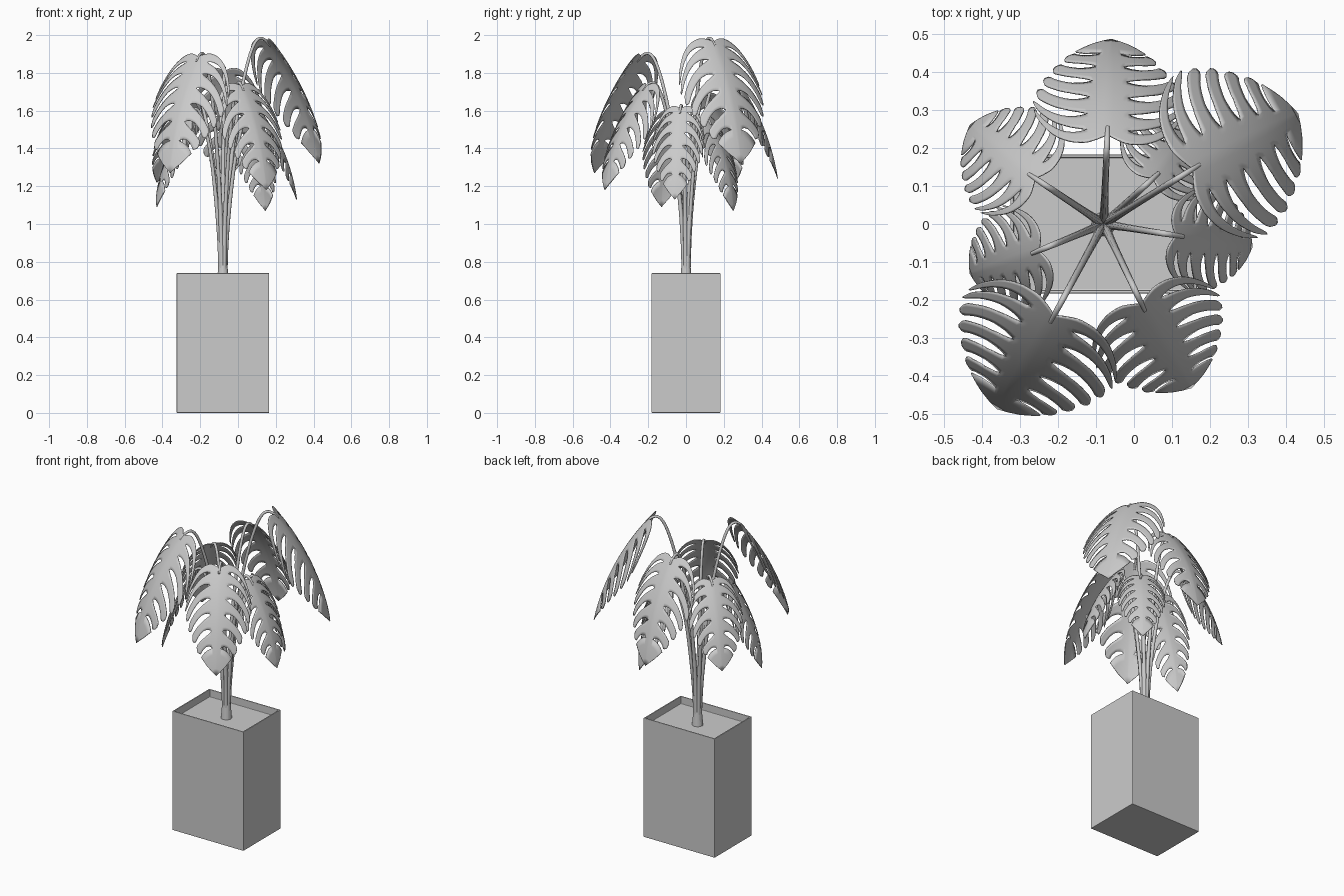
import bpy, bmesh
from math import pi
from mathutils import Vector

if "Cube" in bpy.data.objects:
    bpy.data.objects.remove(bpy.data.objects["Cube"])

CX = -0.08          # plant and pot centre in x
UP = Vector((0, 0, 1))


def finish(name, bm, smooth=True):
    bmesh.ops.recalc_face_normals(bm, faces=bm.faces)
    me = bpy.data.meshes.new(name)
    bm.to_mesh(me)
    bm.free()
    ob = bpy.data.objects.new(name, me)
    bpy.context.collection.objects.link(ob)
    if smooth:
        for p in me.polygons:
            p.use_smooth = True
    return ob


def lerp_table(table, x):
    for (x0, y0), (x1, y1) in zip(table, table[1:]):
        if x <= x1:
            return y0 + (y1 - y0) * (x - x0) / (x1 - x0)
    return table[-1][1]


# planter: tall box with a recessed soil surface
bm = bmesh.new()
bmesh.ops.create_cube(bm, size=1)
for v in bm.verts:
    v.co = Vector((v.co.x * 0.49 + CX, v.co.y * 0.365, (v.co.z + 0.5) * 0.74))
top = max(bm.faces, key=lambda f: f.calc_center_median().z)
bmesh.ops.inset_region(bm, faces=[top], thickness=0.012)
ext = bmesh.ops.extrude_discrete_faces(bm, faces=[top])
bmesh.ops.translate(bm, verts=ext['faces'][0].verts, vec=(0, 0, -0.045))
pot = finish("planter", bm, False)
bev = pot.modifiers.new("Bevel", 'BEVEL')
bev.width = 0.003
bev.segments = 2

# stem base
bm = bmesh.new()
bmesh.ops.create_cone(bm, cap_ends=True, segments=20, radius1=0.032, radius2=0.024, depth=0.09)
bmesh.ops.translate(bm, verts=bm.verts, vec=(CX, 0, 0.735))
finish("stem_base", bm, False)

# leaf blade layout in unit space: (lateral, along) end of each vein, finger width along the vein
END_V = [(0, 0.97), (0.25, 1.0), (0.5, 0.84), (0.75, 0.56), (0.9, 0.26), (1, 0)]
END_U = [(0, 0.27), (0.25, 0.43), (0.5, 0.62), (0.75, 0.80), (0.9, 0.92), (1, 1)]
WIDTH = [(0, 1), (0.2, 1), (0.32, 0.72), (0.5, 0.58), (0.8, 0.62), (0.92, 0.7), (0.97, 0.55), (1, 0.2)]
FINGERS, BODY, STEPS, CELLS = 6, 0.80, 20, 4


def blade_point(s, t, half):
    m = s ** 1.35
    ev, eu = lerp_table(END_V, s) * half, lerp_table(END_U, s)
    cv, cu = 0.68 * ev, m + 0.12 * (eu - m) - 0.19 * (1 - s) ** 2
    a, b = 2 * t * (1 - t), t * t
    return a * cv + b * ev, (1 - t) ** 2 * m + a * cu + b * eu


def make_leaf(name, A, T, half):
    A, T = Vector(A), Vector(T)
    chord = T - A
    L = chord.length
    side = chord.cross(UP).normalized()
    nrm = side.cross(chord).normalized()
    if nrm.z < 0:
        nrm.negate()
    C = (A + T) / 2 + nrm * 0.13 * L      # midrib bows outward

    def place(v, u):
        k = max(u, 0)
        p = A * (1 - k) ** 2 + C * 2 * k * (1 - k) + T * k * k
        tan = (C - A) * (1 - k) + (T - C) * k
        if u < 0:
            p = p + tan * 2 * u
        n = side.cross(tan).normalized()
        if n.dot(nrm) < 0:
            n.negate()
        return p + side * v * L - n * L * (0.85 * v * v + 0.06 * abs(v))

    bm = bmesh.new()
    bounds = [BODY * k / FINGERS for k in range(FINGERS + 1)] + [1.0]
    for sgn in (-1, 1):
        for k in range(FINGERS + 1):
            s0, s1 = bounds[k], bounds[k + 1]
            rows = []
            for i in range(STEPS + 1):
                t = i / STEPS
                w = lerp_table(WIDTH, t) if k < FINGERS else 1
                row = []
                for j in range(CELLS + 1):
                    f = 0.5 + (j / CELLS - 0.5) * w
                    v, u = blade_point(s0 + (s1 - s0) * f, t, half)
                    row.append(bm.verts.new(place(sgn * v, u)))
                rows.append(row)
            for r0, r1 in zip(rows, rows[1:]):
                for j in range(CELLS):
                    bm.faces.new((r0[j], r0[j + 1], r1[j + 1], r1[j]))
    bmesh.ops.remove_doubles(bm, verts=bm.verts, dist=0.0004)
    ob = finish(name, bm)
    sol = ob.modifiers.new("Thickness", 'SOLIDIFY')
    sol.thickness = 0.004
    sol.offset = 0


def make_stalk(name, A):
    A = Vector(A)
    out = Vector((A.x - CX, A.y, 0))
    R, H = out.length, A.z
    out.normalize()
    z0 = 0.74
    path = [(0.012, z0, 1.0), (0.016, z0 + 0.2 * (H - z0), 0.95), (0.03 + 0.03 * R, z0 + 0.42 * (H - z0), 0.8),
            (0.36 * R, z0 + 0.76 * (H - z0), 0.7), (0.68 * R, H + 0.015, 0.65),
            (0.9 * R, H + 0.025, 0.6), (R, H, 0.55), (R + 0.02, H - 0.025, 0.4)]
    cu = bpy.data.curves.new(name, 'CURVE')
    cu.dimensions = '3D'
    cu.bevel_depth = 0.013
    cu.bevel_resolution = 3
    cu.use_fill_caps = True
    sp = cu.splines.new('NURBS')
    sp.points.add(len(path) - 1)
    for p, (r, z, rad) in zip(sp.points, path):
        p.co = (CX + out.x * r, out.y * r, z, 1)
        p.radius = rad
    sp.order_u = 4
    sp.use_endpoint_u = True
    sp.resolution_u = 6
    sp.use_smooth = True
    bpy.context.collection.objects.link(bpy.data.objects.new(name, cu))


# leaves: attachment point, tip, half width relative to length
LEAVES = {
    "back":        ((-0.07, 0.235, 1.81), (-0.06, 0.485, 1.24), 0.32),
    "back_right":  ((0.155, 0.145, 1.965), (0.43, 0.29, 1.32), 0.34),
    "right":       ((0.11, -0.03, 1.61), (0.31, -0.06, 1.13), 0.27),
    "front_right": ((0.02, -0.21, 1.73), (0.15, -0.43, 1.18), 0.31),
    "front_left":  ((-0.21, -0.24, 1.885), (-0.36, -0.485, 1.27), 0.34),
    "left":        ((-0.25, -0.07, 1.59), (-0.43, -0.13, 1.09), 0.27),
    "back_left":   ((-0.26, 0.12, 1.68), (-0.43, 0.26, 1.22), 0.32),
    "inner_back":  ((0.05, 0.12, 1.55), (0.145, 0.25, 1.07), 0.27),
}
for key, (A, T, half) in LEAVES.items():
    make_leaf("leaf_" + key, A, T, half)
    make_stalk("stalk_" + key, A)
